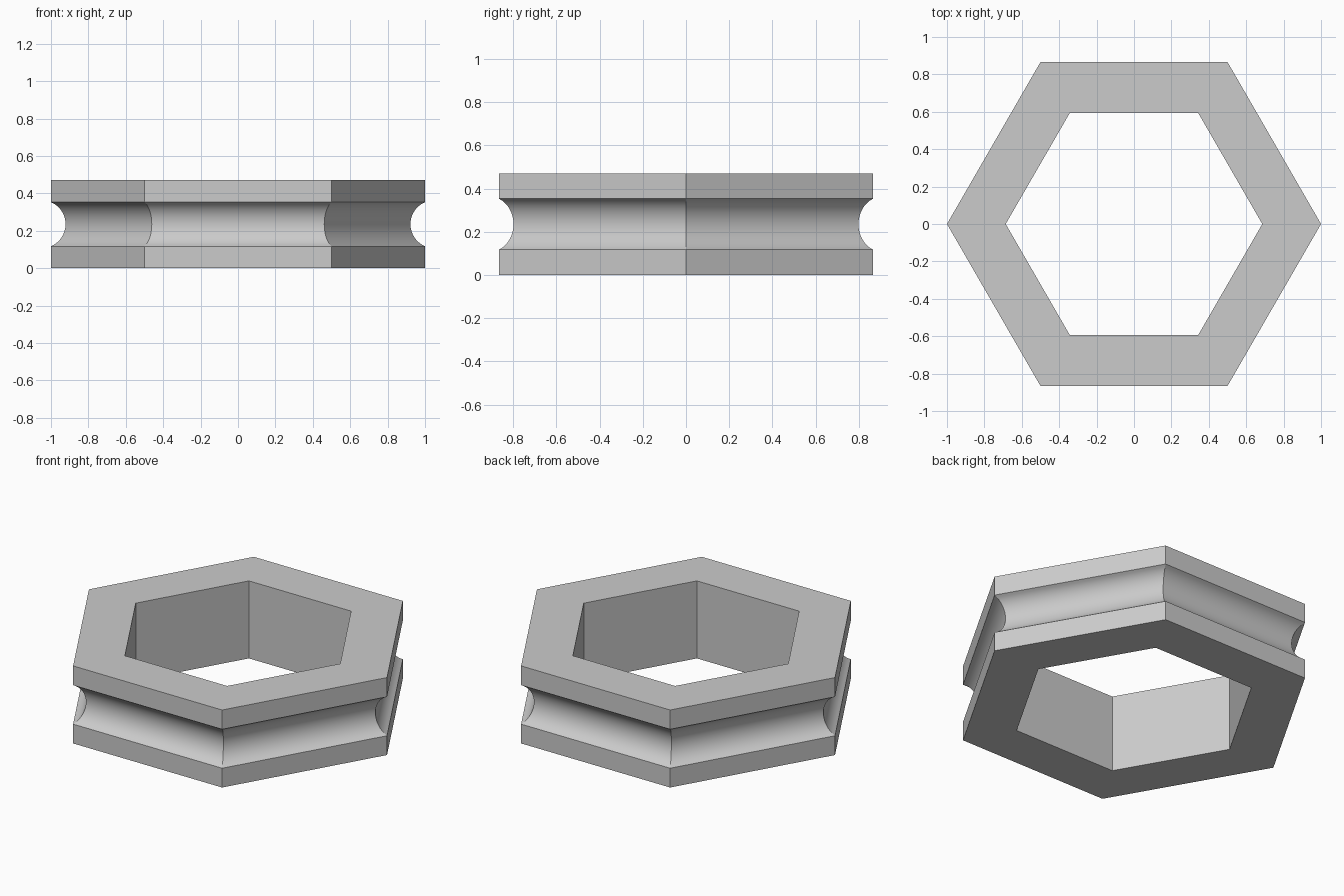
import bpy, bmesh
from math import sin, cos, pi, radians, asin, tau

cube = bpy.data.objects.get("Cube")
if cube:
    bpy.data.objects.remove(cube, do_unlink=True)

SIDES = 6
HEIGHT = 0.47
OUTER, INNER = 1.0, 0.686      # corner radii
HALF, DEPTH = 0.118, 0.078     # groove half height and depth at the corners
STEPS = 16

# Plain grey material
grey = bpy.data.materials.new("light_grey")
grey.use_nodes = True
colour = (0.6, 0.6, 0.6, 1)
grey.diffuse_color = colour
grey.node_tree.nodes["Principled BSDF"].inputs["Base Color"].default_value = colour

# Cross-section: square inner wall, round groove in the outer wall
mid = HEIGHT / 2
arc_r = (HALF ** 2 + DEPTH ** 2) / (2 * DEPTH)
span = asin(HALF / arc_r)
centre = OUTER - DEPTH + arc_r
profile = [(INNER, 0), (OUTER, 0)]
for i in range(STEPS + 1):
    a = span * (2 * i / STEPS - 1)
    profile.append((centre - arc_r * cos(a), mid + arc_r * sin(a)))
profile += [(OUTER, HEIGHT), (INNER, HEIGHT)]

# Sweep the section around the hexagon
bm = bmesh.new()
rings = []
for k in range(SIDES):
    t = tau * k / SIDES
    rings.append([bm.verts.new((r * cos(t), r * sin(t), z)) for r, z in profile])
n = len(profile)
for k, ring in enumerate(rings):
    after = rings[(k + 1) % SIDES]
    for j in range(n):
        m = (j + 1) % n
        bm.faces.new((ring[j], after[j], after[m], ring[m]))
bmesh.ops.recalc_face_normals(bm, faces=bm.faces)

mesh = bpy.data.meshes.new("grooved_hexagonal_ring")
bm.to_mesh(mesh)
bm.free()
mesh.materials.append(grey)
ring_obj = bpy.data.objects.new("grooved_hexagonal_ring", mesh)
bpy.context.collection.objects.link(ring_obj)

# Smooth groove, sharp corners
bpy.ops.object.select_all(action='DESELECT')
ring_obj.select_set(True)
bpy.context.view_layer.objects.active = ring_obj
bpy.ops.object.shade_smooth_by_angle(angle=radians(25))
